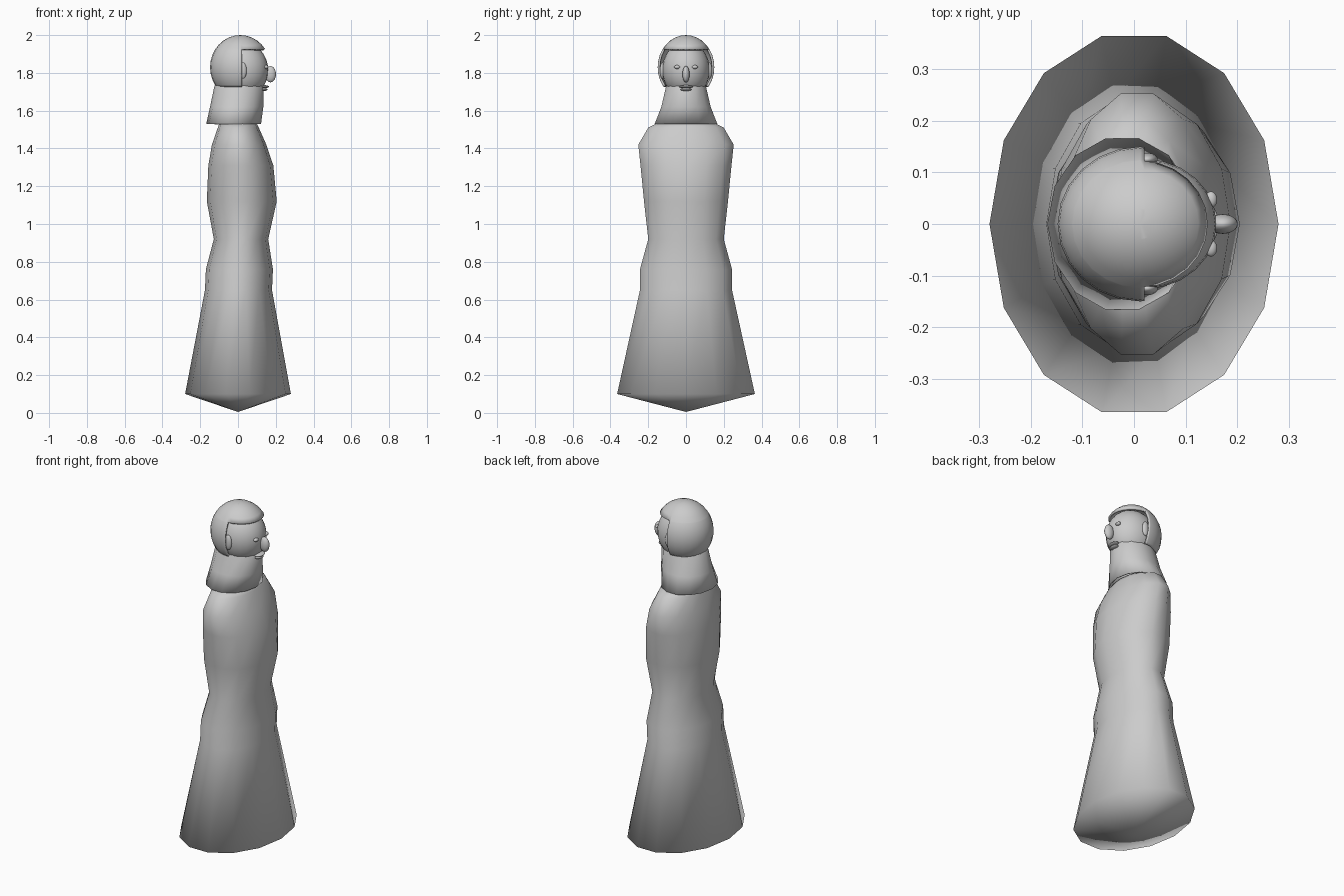
import bpy, bmesh, math
from mathutils import Vector, Matrix

if "Cube" in bpy.data.objects:
    bpy.data.objects.remove(bpy.data.objects["Cube"])

grey = bpy.data.materials.new("plain grey")
grey.use_nodes = True
grey.diffuse_color = (0.6, 0.6, 0.6, 1)
grey.node_tree.nodes["Principled BSDF"].inputs["Base Color"].default_value = (0.6, 0.6, 0.6, 1)


def finish(name, bm):
    bmesh.ops.recalc_face_normals(bm, faces=bm.faces)
    for f in bm.faces:
        f.smooth = True
    mesh = bpy.data.meshes.new(name)
    bm.to_mesh(mesh)
    bm.free()
    mesh.materials.append(grey)
    obj = bpy.data.objects.new(name, mesh)
    bpy.context.collection.objects.link(obj)
    return obj


def loft(name, rings, tip=None, sides=14):
    """Skin elliptical rings (z, x_back, x_front, y_half)."""
    bm = bmesh.new()
    loops = []
    for z, xb, xf, ry in rings:
        cx, rx = (xb + xf) / 2, (xf - xb) / 2
        angles = [math.tau * i / sides for i in range(sides)]
        loops.append([bm.verts.new((cx + rx * math.cos(a), ry * math.sin(a), z))
                      for a in angles])
    for low, high in zip(loops, loops[1:]):
        for i in range(sides):
            j = (i + 1) % sides
            bm.faces.new((low[i], low[j], high[j], high[i]))
    if tip:
        point = bm.verts.new(tip)
        for i in range(sides):
            bm.faces.new((loops[0][i], point, loops[0][(i + 1) % sides]))
        bm.faces.new(loops[-1])
    return finish(name, bm)


def ellipsoid_bm(center, radii, segments=24, rings=16):
    bm = bmesh.new()
    bmesh.ops.create_uvsphere(
        bm, u_segments=segments, v_segments=rings, radius=1,
        matrix=Matrix.Translation(center) @ Matrix.Diagonal((*radii, 1)))
    return bm


def ellipsoid(name, center, radii):
    return finish(name, ellipsoid_bm(center, radii))


# Long robe, closed underneath by a shallow point
loft("robe", [
    (0.10, -0.28, 0.28, 0.374),
    (0.65, -0.175, 0.18, 0.25),
    (0.76, -0.17, 0.185, 0.25),
    (0.92, -0.128, 0.16, 0.205),
    (1.12, -0.165, 0.205, 0.228),
    (1.31, -0.157, 0.187, 0.247),
    (1.42, -0.138, 0.15, 0.259),
    (1.51, -0.107, 0.11, 0.205),
    (1.535, -0.098, 0.097, 0.155),
], tip=(0, 0, 0.005))

# Flared neck cloth, open at the bottom
cloth = loft("neck_cloth", [
    (1.53, -0.168, 0.122, 0.17),
    (1.62, -0.148, 0.134, 0.134),
    (1.73, -0.125, 0.137, 0.108),
    (1.75, -0.11, 0.12, 0.10),
])
thick = cloth.modifiers.new("thickness", 'SOLIDIFY')
thick.thickness = 0.006
thick.offset = -1

# Head
ellipsoid("head", (0.02, 0, 1.815), (0.14, 0.126, 0.15))

# Hair shell with the face opening cut away
bm = ellipsoid_bm((0.012, 0, 1.83), (0.16, 0.15, 0.17))
cuts = [((0.02, 0, 0), (1, 0, 0)), ((0, 0, 1.927), (0, 0, 1)), ((0, 0, 1.725), (0, 0, 1))]
for co, no in cuts:
    bmesh.ops.bisect_plane(bm, geom=bm.verts[:] + bm.edges[:] + bm.faces[:],
                           plane_co=co, plane_no=no, dist=1e-5)


def is_open(face):
    c = face.calc_center_median()
    return c.z < 1.725 or (c.x > 0.02 and c.z < 1.927)


bmesh.ops.delete(bm, geom=[f for f in bm.faces if is_open(f)], context='FACES')
hair = finish("hair", bm)
thick = hair.modifiers.new("thickness", 'SOLIDIFY')
thick.thickness = 0.012
thick.offset = -1

# Face features
ellipsoid("nose", (0.172, 0, 1.793), (0.029, 0.019, 0.043))
ellipsoid("upper_lip", (0.142, 0, 1.727), (0.022, 0.038, 0.008))
ellipsoid("lower_lip", (0.137, 0, 1.712), (0.02, 0.03, 0.008))
for side, s in (("left", 1), ("right", -1)):
    ellipsoid(side + "_eye", (0.149, s * 0.047, 1.831), (0.012, 0.016, 0.01))
    ellipsoid(side + "_ear", (0.025, s * 0.125, 1.812), (0.021, 0.013, 0.043))
